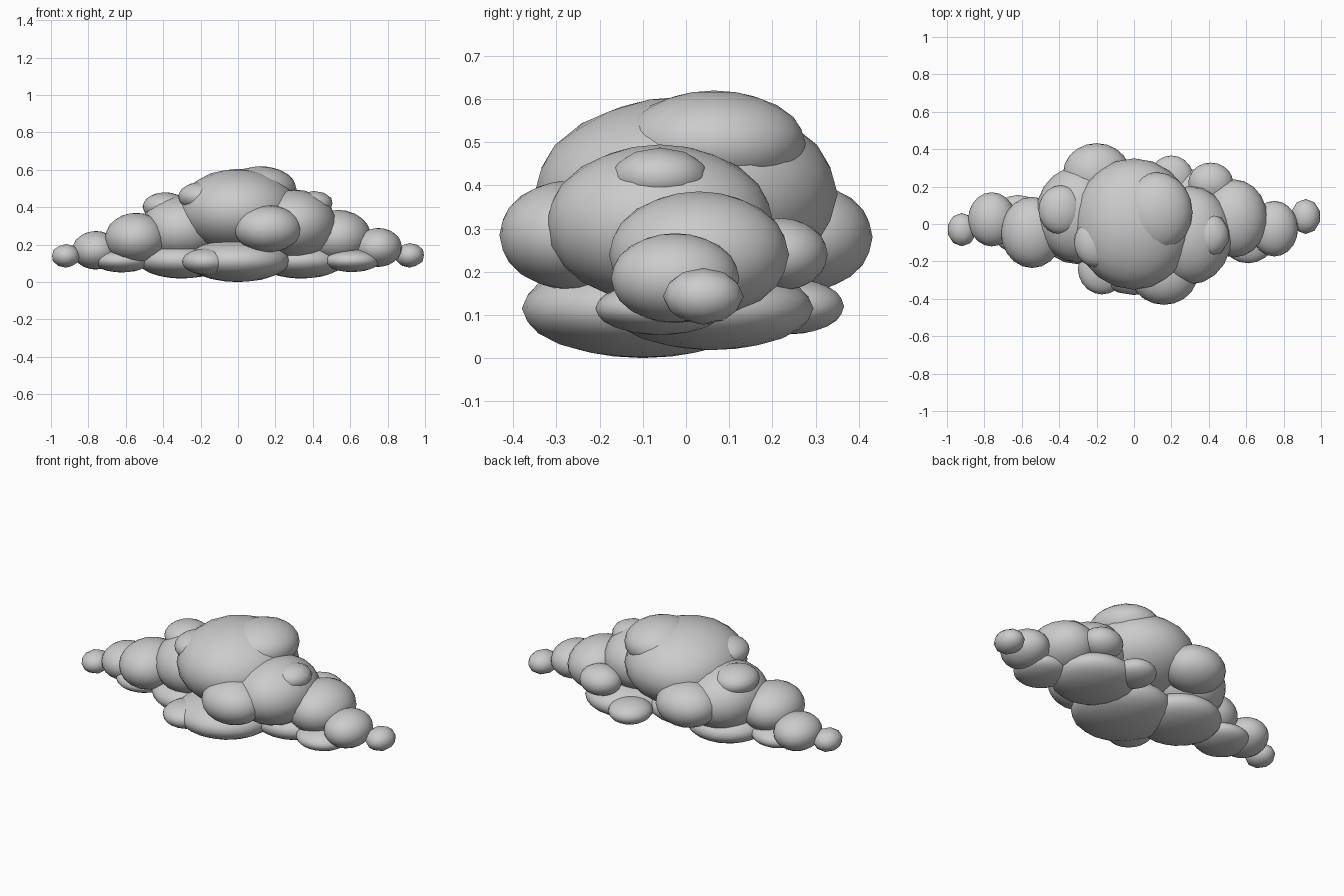
import bpy


def puff(name, centre, r, depth, height):
    """One cloud billow: a squashed icosphere, finer when larger."""
    bpy.ops.mesh.primitive_ico_sphere_add(
        subdivisions=3 if r > .11 else 2, radius=1, location=centre)
    ob = bpy.context.object
    ob.name = name + "_puff"
    ob.scale = (r, r * depth, r * height)
    bpy.ops.object.transform_apply(location=False, rotation=False, scale=True)
    bpy.ops.object.shade_smooth()


def group(name, depth, height, puffs):
    for x, y, z, r in puffs:
        puff(name, (x, y, z), r, depth, height)


# main billow
puff("core", (0, 0, .38), .325, 1.08, .695)

# arms, from shoulder to tip
group("left_arm", 1.14, .81, [
    (-.3, .05, .28, .225), (-.545, -.045, .235, .167),
    (-.76, .025, .17, .127), (-.92, -.03, .14, .078)])
group("right_arm", 1.17, .82, [
    (.3, -.06, .31, .225), (.535, .03, .24, .178),
    (.75, -.025, .185, .127), (.918, .04, .143, .08)])

# front and back bulges
group("side", .9, .7, [
    (.16, -.27, .285, .18), (-.2, .27, .28, .18), (.41, .22, .24, .12)])

# crown and small bumps, sunk into the billows
group("top", 1.1, .64, [
    (.12, .065, .496, .193), (-.39, .075, .403, .12),
    (-.2, -.1, .457, .12), (.405, -.06, .42, .105)])

# flattened underside
for x, y, r in [(0, -.1, .28), (-.3, .02, .235), (.34, .06, .235),
                (-.62, 0, .155), (.61, -.06, .15)]:
    puff("base", (x, y, .115), r, 1, .41)
group("base_edge", 1.05, .54, [(-.17, -.24, .11, .13), (.2, .24, .12, .12)])
